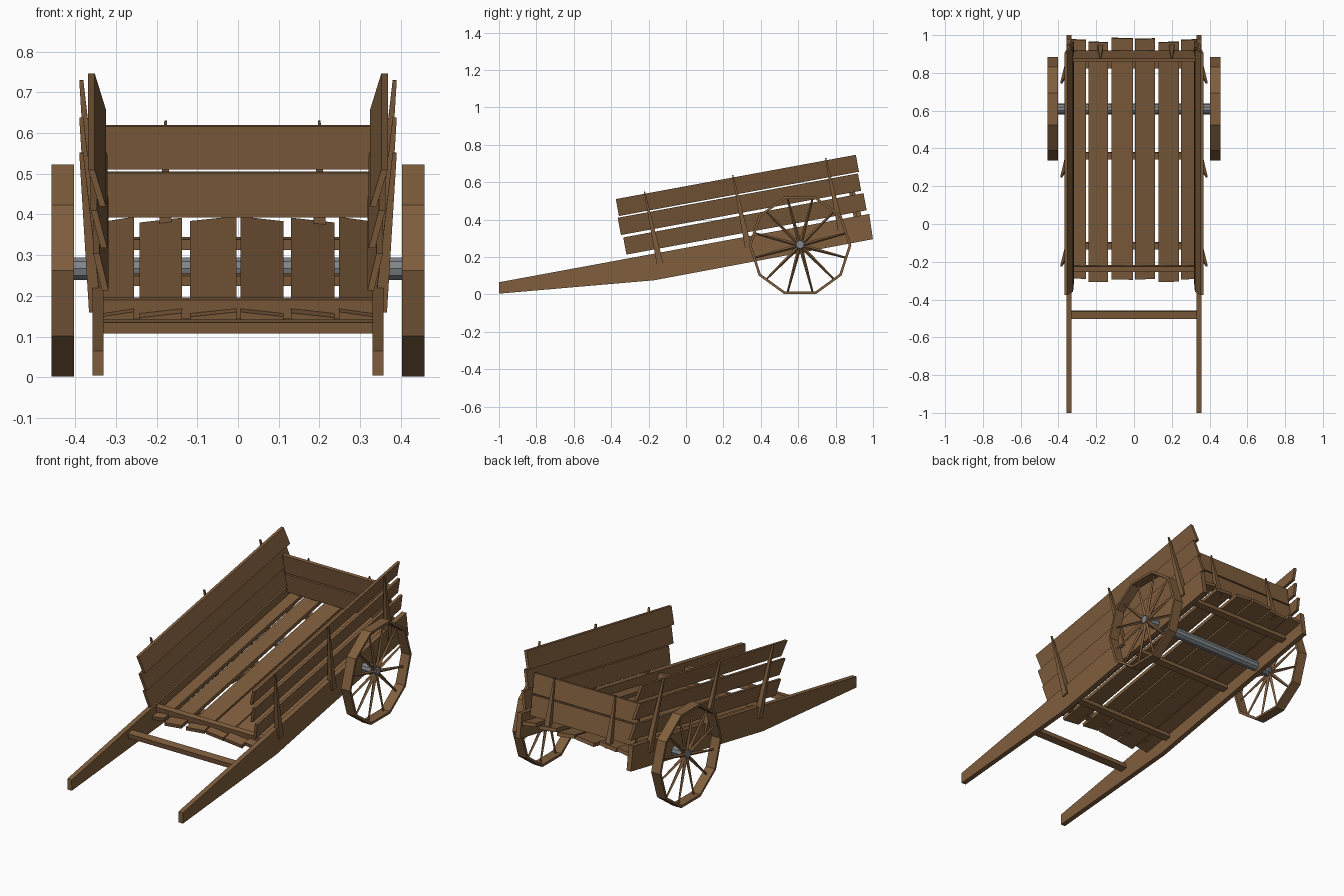
import bpy, bmesh, math
from mathutils import Matrix, Vector

if "Cube" in bpy.data.objects:
    bpy.data.objects.remove(bpy.data.objects["Cube"])

def material(name, rgb):
    m = bpy.data.materials.new(name)
    m.diffuse_color = (*rgb, 1)
    m.use_nodes = True
    m.node_tree.nodes["Principled BSDF"].inputs["Base Color"].default_value = m.diffuse_color
    return m

WOOD = material("brown wood", (0.215, 0.112, 0.047))
IRON = material("grey iron", (0.22, 0.24, 0.26))

# Cart frame: x across, y along the sloping rail top, z perpendicular to it
CART = Matrix.Translation((0, -1, 0.065)) @ Matrix.Rotation(math.radians(10.45), 4, 'X')

def finish(name, bm, mat, frame=None):
    bmesh.ops.recalc_face_normals(bm, faces=bm.faces)
    me = bpy.data.meshes.new(name)
    bm.to_mesh(me)
    bm.free()
    me.materials.append(mat)
    ob = bpy.data.objects.new(name, me)
    bpy.context.collection.objects.link(ob)
    if frame is not None:
        ob.matrix_world = frame
    return ob

def loft(name, a, b, mat=WOOD, frame=CART):
    """Solid between two matching point loops."""
    bm = bmesh.new()
    va = [bm.verts.new(p) for p in a]
    vb = [bm.verts.new(p) for p in b]
    n = len(a)
    bm.faces.new(va)
    bm.faces.new(vb[::-1])
    for i in range(n):
        j = (i + 1) % n
        bm.faces.new((va[i], vb[i], vb[j], va[j]))
    return finish(name, bm, mat, frame)

def box(name, x, s, t):
    q = lambda X: [(X, s[0], t[0]), (X, s[1], t[0]), (X, s[1], t[1]), (X, s[0], t[1])]
    return loft(name, q(x[0]), q(x[1]))

for side, label in ((-1, "left"), (1, "right")):
    # Shaft and bed rail in one tapered beam
    prof = [(-0.01, -0.06), (0.818, -0.14), (2.008, -0.136), (2.013, 0), (0, 0)]
    loft(label + "_shaft_rail",
         [(side * 0.331, s, t) for s, t in prof],
         [(side * 0.358, s, t) for s, t in prof])
    # Three leaning side boards
    for i, (s0, s1, t0, t1) in enumerate(((0.697, 2.003, 0.022, 0.115),
                                          (0.687, 1.993, 0.130, 0.224),
                                          (0.695, 2.0, 0.232, 0.324))):
        x0, x1 = 0.318 + 0.003 * i, 0.340 + 0.006 * i
        sec = [(x0, t0), (x0 + 0.016, t0), (x1 + 0.016, t1), (x1, t1)]
        loft(f"{label}_side_board_{i + 1}",
             [(side * x, s0, t) for x, t in sec],
             [(side * x, s1, t) for x, t in sec])
    # Pointed stakes holding the side boards
    for i, s in enumerate((0.865, 1.345, 1.85)):
        loft(f"{label}_stake_{i + 1}",
             [(side * x, s + d, -0.06) for x, d in ((0.335, -0.018), (0.366, -0.018), (0.366, 0.018), (0.335, 0.018))],
             [(side * x, s - 0.012 + d, 0.337) for x, d in ((0.38, -0.003), (0.39, -0.003), (0.39, 0.003), (0.38, 0.003))])

# Floor planks, slightly crowned towards the middle
planks = [(-0.33, -0.255, 0.715, 2.0), (-0.242, -0.137, 0.697, 1.987),
          (-0.118, -0.004, 0.71, 2.008), (0.006, 0.112, 0.712, 2.005),
          (0.13, 0.237, 0.698, 1.987), (0.248, 0.33, 0.712, 2.0)]
for i, (x0, x1, s0, s1) in enumerate(planks):
    roll = 0.012 if x0 < 0 else -0.012
    sec = [(x0, -0.06 - roll / 2), (x1, -0.06 + roll / 2),
           (x1, -0.04 + roll / 2), (x0, -0.04 - roll / 2)]
    loft(f"floor_plank_{i + 1}", [(x, s0, t) for x, t in sec], [(x, s1, t) for x, t in sec])

# Cross bars under the floor, front sill and shaft brace
for i, s in enumerate((0.885, 1.37, 1.86)):
    box(f"floor_bar_{i + 1}", (-0.335, 0.335), (s - 0.018, s + 0.018), (-0.088, -0.062))
box("front_sill", (-0.335, 0.335), (0.755, 0.785), (-0.058, -0.012))
box("shaft_brace", (-0.34, 0.34), (0.502, 0.542), (-0.05, -0.022))

# Tailboards with two stakes
box("lower_tailboard", (-0.325, 0.325), (1.928, 1.946), (-0.022, 0.089))
box("upper_tailboard", (-0.327, 0.327), (1.928, 1.946), (0.097, 0.205))
for x in (-0.178, 0.2):
    loft("tail_stake",
         [(x + a, 1.946 + b, -0.065) for a, b in ((-0.016, 0), (0.016, 0), (0.016, 0.03), (-0.016, 0.03))],
         [(x + a, 1.946 + b, 0.215) for a, b in ((-0.003, 0), (0.003, 0), (0.003, 0.006), (-0.003, 0.006))])

# Iron axle
WY, WZ, R, N = 0.61, 0.262, 0.274, 10
def ring(x, r, n):
    return [(x, WY + r * math.cos(2 * math.pi * k / n), WZ + 0.005 + r * math.sin(2 * math.pi * k / n)) for k in range(n)]
axle = loft("axle", ring(-0.42, 0.029, 10), ring(0.42, 0.029, 10), IRON, None)

for side, label in ((-1, "left"), (1, "right")):
    # Ten-sided rim band
    bm = bmesh.new()
    loops = []
    for k in range(N):
        a = 2 * math.pi * k / N
        loops.append([bm.verts.new((side * x, WY + r * math.cos(a), WZ + r * math.sin(a)))
                      for x, r in ((0.403, R), (0.458, R), (0.458, R - 0.014), (0.403, R - 0.014))])
    for k in range(N):
        p, q = loops[k], loops[(k + 1) % N]
        for j in range(4):
            m = (j + 1) % 4
            bm.faces.new((p[j], q[j], q[m], p[m]))
    finish(label + "_wheel_rim", bm, WOOD)
    # Tapered spokes
    bm = bmesh.new()
    for k in range(12):
        a = 2 * math.pi * (k + 0.5) / 12
        d = Vector((0, math.cos(a), math.sin(a)))
        mid = Vector((side * 0.428, WY, WZ)) + d * 0.135
        rot = d.to_track_quat('Z', 'Y').to_matrix().to_4x4()
        bmesh.ops.create_cone(bm, cap_ends=True, segments=4, radius1=0.011, radius2=0.005,
                              depth=0.25, matrix=Matrix.Translation(mid) @ rot)
    finish(label + "_wheel_spokes", bm, WOOD)
    # Iron hub
    loft(label + "_wheel_hub", ring(side * 0.405, 0.032, 8), ring(side * 0.442, 0.022, 8), IRON, None)
